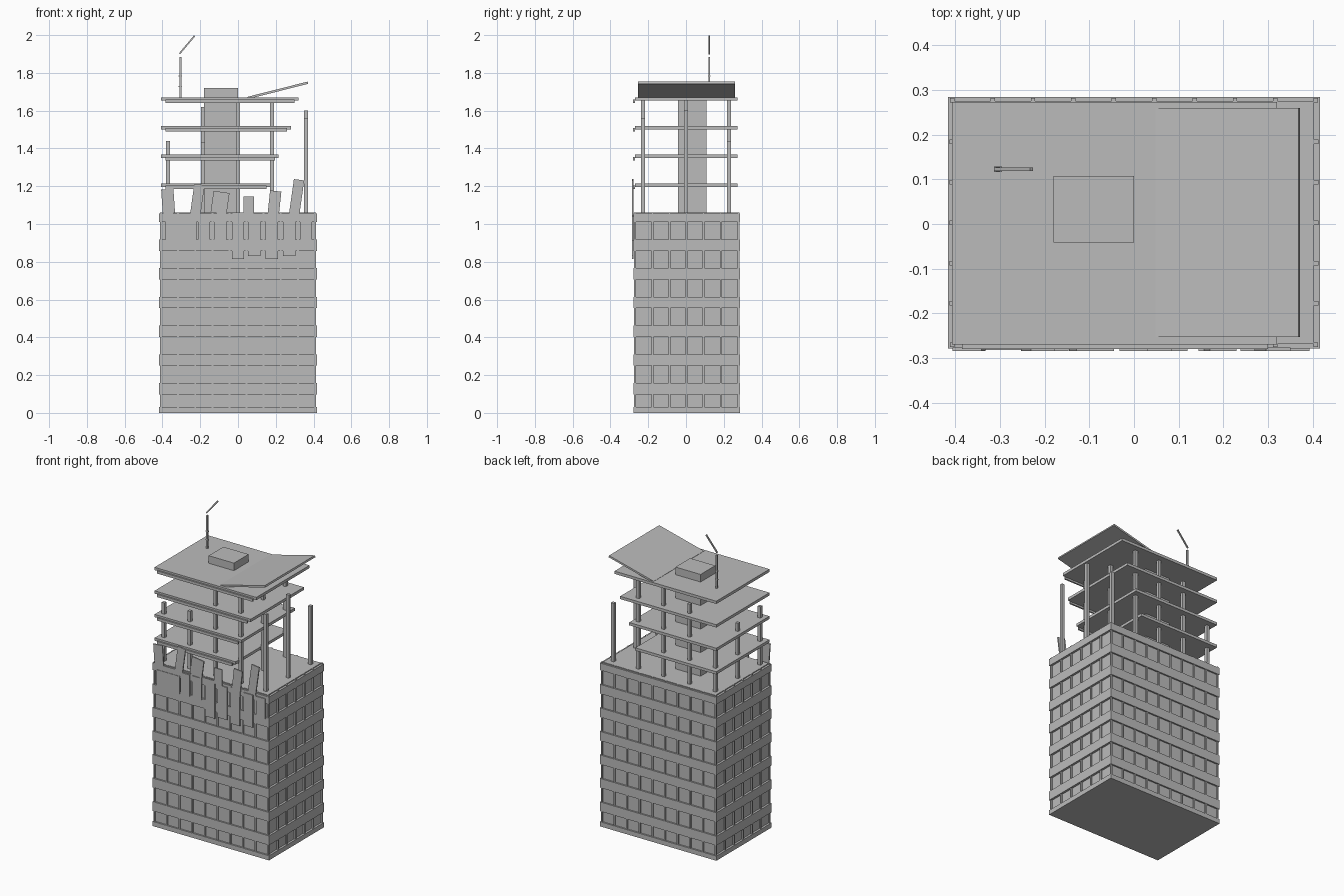
import bpy, bmesh, math
from mathutils import Matrix, Vector

if "Cube" in bpy.data.objects:
    bpy.data.objects.remove(bpy.data.objects["Cube"])

concrete = bpy.data.materials.new("concrete_grey")
concrete.diffuse_color = (0.5, 0.5, 0.5, 1)
concrete.use_nodes = True
concrete.node_tree.nodes["Principled BSDF"].inputs["Base Color"].default_value = concrete.diffuse_color


def build(name, boxes):
    """One object from boxes given as (x0, x1, y0, y1, z0, z1[, lean in degrees about y])."""
    bm = bmesh.new()
    for x0, x1, y0, y1, z0, z1, *lean in boxes:
        centre = Vector(((x0 + x1) / 2, (y0 + y1) / 2, (z0 + z1) / 2))
        m = (Matrix.Translation(centre)
             @ Matrix.Rotation(math.radians(lean[0] if lean else 0), 4, 'Y')
             @ Matrix.Diagonal((x1 - x0, y1 - y0, z1 - z0, 1)))
        bmesh.ops.create_cube(bm, size=1, matrix=m)
    mesh = bpy.data.meshes.new(name)
    bm.to_mesh(mesh)
    bm.free()
    mesh.materials.append(concrete)
    obj = bpy.data.objects.new(name, mesh)
    bpy.context.collection.objects.link(obj)
    return obj


YC = 0.003       # building centre in y
FLOOR = 0.15     # storey height
DECK = 1.062     # top of the intact storeys


def centred(hx, hy, z0, z1):
    return (-hx, hx, YC - hy, YC + hy, z0, z1)


# Lower storeys: recessed wall, spandrel bands, mullions
build("wall_body", [centred(0.403, 0.272, 0, DECK)])
bands = [centred(0.417, 0.282, 0, 0.03)]
for i in range(7):
    z = 0.098 + i * 0.152
    bands.append(centred(0.417, 0.282, z, z + 0.06 if i < 6 else 1.056))
build("spandrel_bands", bands)

mullions = []
w = 0.005
for i in range(10):
    x = max(-0.408, min(0.408, (i - 4.5) * 0.0905))
    for s in (-1, 1):
        y = YC + s * 0.274
        mullions.append((x - w, x + w, y - w, y + w, 0.01, DECK))
for i in range(1, 6):
    y = YC + (i - 3) * 0.0905
    for s in (-1, 1):
        x = s * 0.408
        mullions.append((x - w, x + w, y - w, y + w, 0.01, DECK))
build("mullions", mullions)

# Exposed upper slabs with a thin strip hanging along the front
slab_ends = [0.172, 0.215, 0.28, 0.32]
slabs, strips = [], []
for i, x1 in enumerate(slab_ends):
    top = 1.215 + i * 0.152
    slabs.append((-0.408, x1, -0.27, 0.273, top - 0.018, top))
    strips.append((-0.385, x1 - 0.02, -0.28, -0.27, top - 0.03, top - 0.012))
build("upper_slabs", slabs)
build("slab_edge_strips", strips)

# Lift core
build("lift_core", [(-0.18, 0, -0.042, 0.108, 1.05, 1.72)])

# Columns, many broken off: x -> top heights for front, middle, back rows
column_tops = {
    -0.37: (1.44, 1.42, 1.36),
    -0.185: (1.435, 1.62, 1.58),
    0.0: (1.655, 1.65, 1.655),
    0.18: (1.655, 1.655, 1.655),
    0.36: (1.56, 1.60, 1.44),
}
h = 0.01
build("columns", [(x - h, x + h, y - h, y + h, 1.05, top)
                  for x, tops in column_tops.items()
                  for y, top in zip((-0.227, 0, 0.227), tops)])

# Buckled piece of roof tilted upwards
x0, z0, x1, z1 = 0.05, 1.667, 0.37, 1.748
length = math.hypot(x1 - x0, z1 - z0)
cx, cz = (x0 + x1) / 2, (z0 + z1) / 2
build("buckled_roof", [(cx - length / 2, cx + length / 2, -0.253, 0.26,
                        cz - 0.006, cz + 0.006,
                        -math.degrees(math.atan2(z1 - z0, x1 - x0)))])

# Mast with small collars and a snapped tip
mx, my = -0.305, 0.123
build("mast", [(mx - 0.005, mx + 0.005, my - 0.005, my + 0.005, 1.66, 1.885),
               (mx - 0.009, mx + 0.009, my - 0.006, my + 0.006, 1.725, 1.731),
               (mx - 0.009, mx + 0.009, my - 0.006, my + 0.006, 1.78, 1.786)])
build("mast_tip", [(-0.274, -0.266, 0.119, 0.127, 1.886, 2.011, 40)])

# Loose facade panels hanging flat over the top windows: centre x, bottom, top
FRONT, BACK = -0.285, -0.277
hanging = [(-0.18, 0.91, 1.05), (-0.095, 0.91, 1.05), (0, 0.815, 1.06),
           (0.087, 0.83, 1.04), (0.178, 0.815, 1.05), (0.272, 0.83, 1.04),
           (0.36, 0.91, 1.04)]
build("hanging_panels", [(x - 0.033, x + 0.033, FRONT, BACK, a, b)
                         for x, a, b in hanging])
build("wide_panel", [(-0.385, -0.22, -0.282, -0.272, 0.905, 1.02)])

# Leaning panels above the deck edge: centre x, width, bottom, top, lean
leaning = [(-0.37, 0.065, 1.055, 1.185, -4), (-0.215, 0.055, 1.05, 1.21, 8),
           (-0.095, 0.085, 1.055, 1.17, 8), (0.057, 0.055, 1.04, 1.145, 0),
           (0.19, 0.06, 0.99, 1.175, 6), (0.31, 0.055, 1.045, 1.235, 8)]
build("leaning_panels", [(x - p / 2, x + p / 2, FRONT, BACK, a, b, lean)
                         for x, p, a, b, lean in leaning])
